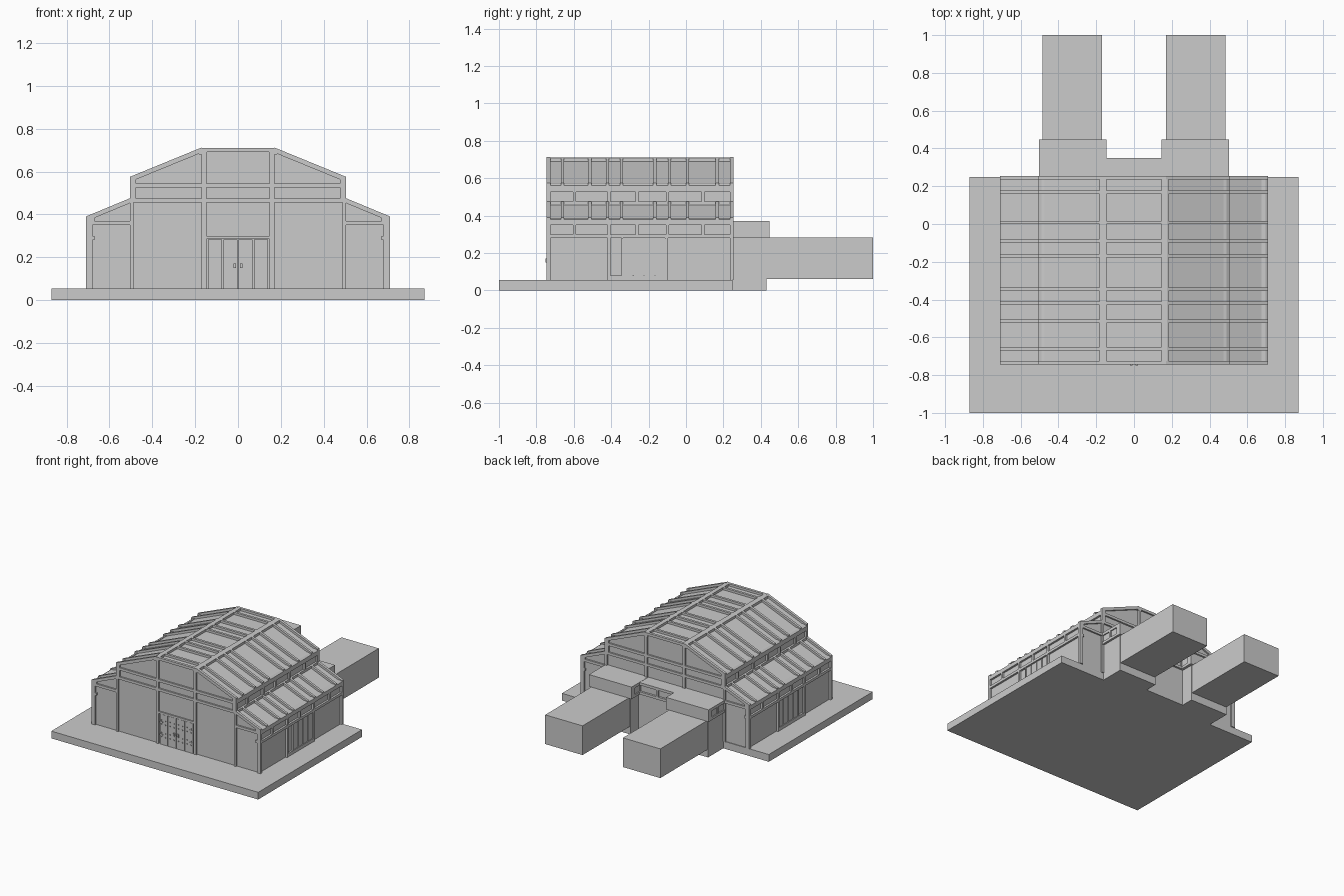
import bpy, bmesh


def finish(name, bm):
    bmesh.ops.recalc_face_normals(bm, faces=bm.faces[:])
    me = bpy.data.meshes.new(name)
    bm.to_mesh(me)
    bm.free()
    ob = bpy.data.objects.new(name, me)
    bpy.context.collection.objects.link(ob)
    return ob


def add_prism(bm, pts, y0, y1):
    """Extrude an xz polygon from y0 to y1."""
    a = [bm.verts.new((x, y0, z)) for x, z in pts]
    b = [bm.verts.new((x, y1, z)) for x, z in pts]
    bm.faces.new(a)
    bm.faces.new(b[::-1])
    n = len(pts)
    for i in range(n):
        j = (i + 1) % n
        bm.faces.new((a[i], b[i], b[j], a[j]))


def add_box(bm, x0, x1, y0, y1, z0, z1):
    add_prism(bm, [(x0, z0), (x1, z0), (x1, z1), (x0, z1)], y0, y1)


def boxes(name, items):
    bm = bmesh.new()
    for it in items:
        add_box(bm, *it)
    return finish(name, bm)


def prisms(name, items):
    bm = bmesh.new()
    for it in items:
        add_prism(bm, *it)
    return finish(name, bm)


def mirror(ob):
    m = ob.modifiers.new("mirror", 'MIRROR')
    m.use_axis = (True, False, False)
    m.use_clip = False
    return ob


def sym(half):
    return half + [(-x, z) for x, z in reversed(half)]


F, B = -0.745, 0.255          # outer front and back of the hall
BASE = 0.055

# Base slab
boxes("base_slab", [(-0.87, 0.87, -1, 0.248, 0, BASE)])

# Inner wall and roof skin
prisms("hall_body", [(sym([(0.695, 0.03), (0.695, 0.38), (0.49, 0.463), (0.49, 0.563),
                           (0.172, 0.693)]), F + 0.012, B - 0.012)])

# Roof ribs
ribs = [0.168, 0.008, -0.088, -0.168, -0.345, -0.42, -0.515, -0.66]
upper = sym([(0.505, 0.545), (0.505, 0.575), (0.175, 0.71)])
lower = [(0.48, 0.36), (0.71, 0.36), (0.71, 0.39), (0.505, 0.475), (0.48, 0.475)]
prisms("upper_roof_ribs", [(upper, y - 0.009, y + 0.009) for y in ribs])
mirror(prisms("lower_roof_ribs", [(lower, y - 0.009, y + 0.009) for y in ribs]))

# Purlins and wall bands running front to back
mirror(prisms("long_beams", [
    ([(0.145, 0.68), (0.183, 0.68), (0.183, 0.7067), (0.175, 0.71), (0.145, 0.71)], F, B),
    ([(0.475, 0.527), (0.505, 0.527), (0.505, 0.56), (0.49, 0.57), (0.475, 0.573)], F, B),
    ([(0.47, 0.455), (0.505, 0.455), (0.505, 0.475), (0.47, 0.475)], F, B),
    ([(0.67, 0.35), (0.71, 0.35), (0.71, 0.38), (0.695, 0.388), (0.67, 0.388)], F, B),
    ([(0.67, 0.28), (0.71, 0.28), (0.71, 0.30), (0.67, 0.30)], F, B)]))

# Timber frame on the gable ends
end_frame = [
    [(0.148, BASE), (0.17, BASE), (0.17, 0.70), (0.148, 0.70)],
    [(0.488, BASE), (0.505, BASE), (0.505, 0.575), (0.488, 0.575)],
    [(0.69, BASE), (0.71, BASE), (0.71, 0.39), (0.69, 0.39)],
    [(0.17, 0.455), (0.49, 0.455), (0.49, 0.475), (0.17, 0.475)],
    [(0.17, 0.525), (0.49, 0.525), (0.49, 0.545), (0.17, 0.545)],
    [(0.505, 0.35), (0.69, 0.35), (0.69, 0.37), (0.505, 0.37)],
    [(0.505, 0.452), (0.71, 0.367), (0.71, 0.39), (0.505, 0.475)],
    [(0.17, 0.688), (0.505, 0.551), (0.505, 0.575), (0.17, 0.712)],
    [(0, 0.69), (0.175, 0.69), (0.175, 0.71), (0, 0.71)],
    [(0, 0.525), (0.15, 0.525), (0.15, 0.545), (0, 0.545)],
    [(0, 0.455), (0.15, 0.455), (0.15, 0.475), (0, 0.475)],
]
for label, y0, y1 in (("front", F, F + 0.02), ("back", B - 0.02, B)):
    mirror(prisms(label + "_gable_frame", [(p, y0, y1) for p in end_frame]))

# Side posts, frieze dividers and clerestory dividers
side = [(0.68, 0.71, y - 0.008, y + 0.008, BASE, 0.28) for y in (F + 0.008, -0.413, -0.103, B - 0.008)]
splits = [F + 0.008, -0.597, -0.413, -0.263, -0.1, 0.09, B - 0.008]
side += [(0.68, 0.71, y - 0.008, y + 0.008, 0.29, 0.36) for y in splits]
side += [(0.475, 0.505, y - 0.008, y + 0.008, 0.465, 0.54) for y in splits]
mirror(boxes("side_posts", side))

# Front door: leaves, lintel, straps, studs and pulls
door = [(-0.148, 0.148, F + 0.002, F + 0.02, 0.285, 0.3)]
for i in range(4):
    x = -0.142 + i * 0.071
    door.append((x + 0.003, x + 0.068, F + 0.004, F + 0.02, BASE, 0.283))
boxes("front_door", door)
studs = []
for z in (0.115, 0.145, 0.21, 0.24):
    for i in range(8):
        x = -0.125 + i * 0.0357
        studs.append((x - 0.003, x + 0.003, F, F + 0.008, z - 0.003, z + 0.003))
for s in (-1, 1):
    for z in (0.13, 0.225):
        studs.append((s * 0.125 - 0.012, s * 0.125 + 0.012, F, F + 0.008, z - 0.005, z + 0.005))
    studs.append((s * 0.015 - 0.006, s * 0.015 + 0.006, F - 0.005, F + 0.008, 0.15, 0.17))
boxes("door_studs", studs)

# Side doors: plank leaves with a sill and jambs
sd = [(0.69, 0.708, -0.405, -0.11, BASE, 0.08)]
for i in range(4):
    y = -0.34 + i * 0.0582
    sd.append((0.69, 0.703, y + 0.003, y + 0.055, 0.065, 0.275))
sd += [(0.69, 0.708, y - 0.004, y + 0.004, BASE, 0.28) for y in (-0.342, -0.107)]
mirror(boxes("side_doors", sd))

# Rear towers with frieze and posts
mirror(boxes("rear_tower", [(0.165, 0.487, 0.2, 0.43, 0, 0.365)]))
trim = []
for z0, z1 in ((0.28, 0.30), (0.35, 0.372)):
    trim.append((0.145, 0.503, 0.24, 0.447, z0, z1))
trim.append((0.152, 0.495, 0.24, 0.44, 0.29, 0.36))
for y in (0.335, 0.413, 0.44):
    trim.append((0.145, 0.503, y - 0.007, y + 0.007, 0.29, 0.36))
for x in (0.152, 0.265, 0.38, 0.496):
    trim.append((x - 0.007, x + 0.007, 0.41, 0.447, 0.29, 0.36))
mirror(boxes("rear_tower_frieze", trim))

# Rear link wall between the towers
boxes("rear_link", [(-0.17, 0.17, 0.2, 0.335, 0, 0.365)])
boxes("rear_link_frieze", [(-0.15, 0.15, 0.24, 0.35, 0.28, 0.30),
                           (-0.15, 0.15, 0.24, 0.35, 0.35, 0.37),
                           (-0.008, 0.008, 0.24, 0.35, 0.29, 0.36)])

# Long rear passages
mirror(boxes("rear_passage", [(0.17, 0.484, 0.42, 1.0, 0.06, 0.282)]))
